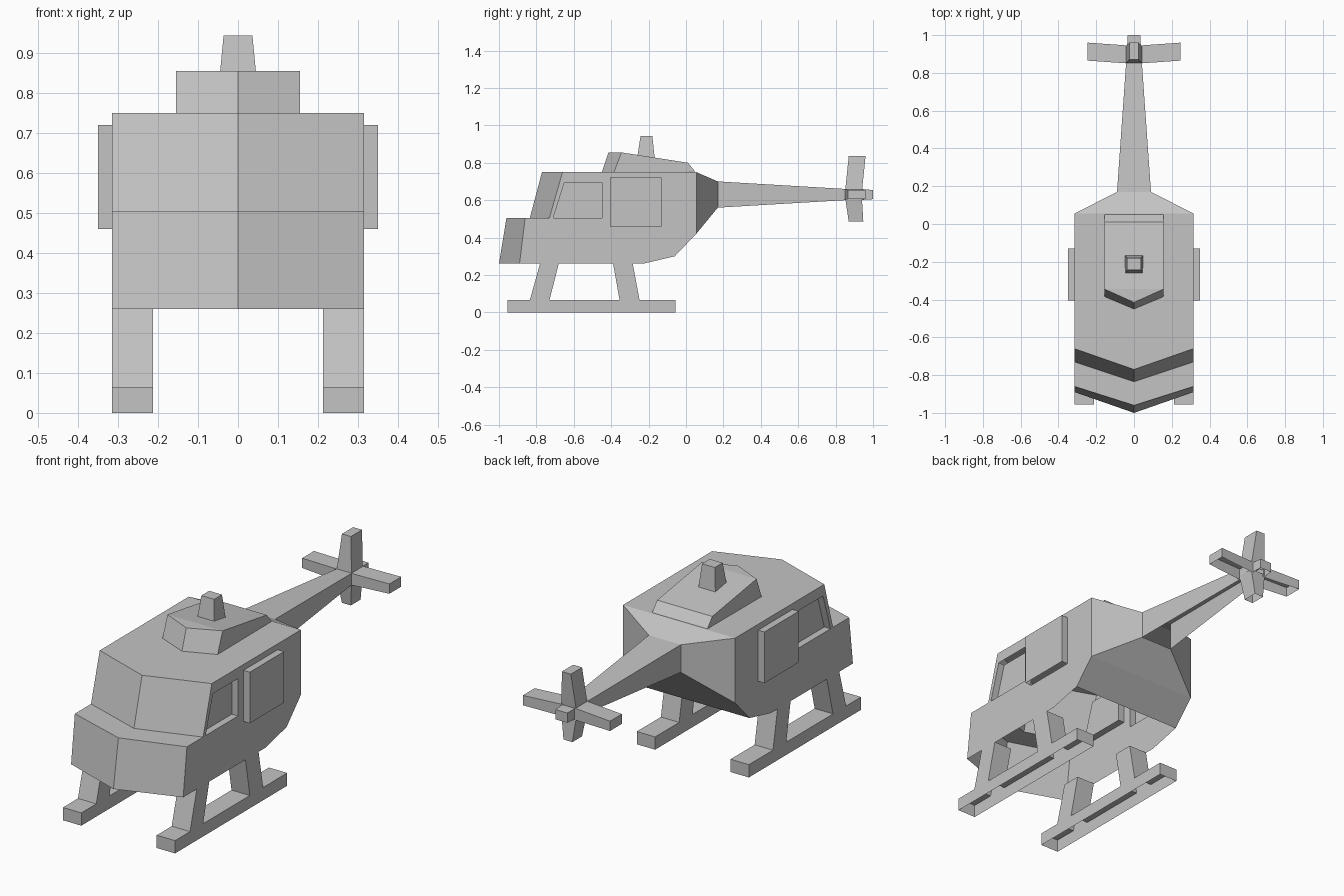
import bpy
import bmesh

cube = bpy.data.objects.get("Cube")
if cube:
    bpy.data.objects.remove(cube, do_unlink=True)

grey = bpy.data.materials.new("plain_grey")
grey.use_nodes = True
colour = (0.55, 0.55, 0.55, 1)
grey.diffuse_color = colour
grey.node_tree.nodes["Principled BSDF"].inputs["Base Color"].default_value = colour


def finish(name, bm):
    """Orient the surface, leave the undersides open and make the object."""
    bmesh.ops.recalc_face_normals(bm, faces=bm.faces[:])
    bm.normal_update()
    under = [f for f in bm.faces if f.normal.z < -0.7]
    bmesh.ops.delete(bm, geom=under, context='FACES')
    mesh = bpy.data.meshes.new(name)
    bm.to_mesh(mesh)
    bm.free()
    mesh.materials.append(grey)
    obj = bpy.data.objects.new(name, mesh)
    bpy.context.collection.objects.link(obj)
    return obj


def loft(bm, rings, cap_start=True):
    """Join rings of vertices with quads, closing the ends."""
    for a, b in zip(rings, rings[1:]):
        for i in range(len(a)):
            j = (i + 1) % len(a)
            bm.faces.new((a[i], a[j], b[j], b[i]))
    if cap_start:
        bm.faces.new(rings[0])
    bm.faces.new(rings[-1])


def side_wall(bm, loop, panels):
    """Fill a side outline, with panels pushed out of or into it."""
    if not panels:
        bm.faces.new(loop)
        return
    x = loop[0].co.x
    sign = 1 if x > 0 else -1
    loops = [loop]
    for outline, depth in panels:
        rim = [bm.verts.new((x, y, z)) for y, z in outline]
        top = [bm.verts.new((x + sign * depth, y, z)) for y, z in outline]
        loft(bm, [rim, top], cap_start=False)
        loops.append(rim)
    edges = []
    for ring in loops:
        for a, b in zip(ring, ring[1:] + ring[:1]):
            edges.append(bm.edges.get((a, b)) or bm.edges.new((a, b)))
    bmesh.ops.triangle_fill(bm, edges=edges, use_beauty=True, normal=(sign, 0, 0))


def shell(bm, profile, x0, x1, nose=(), panels=(), skip=None):
    """Side profile spanned from x0 to x1, with an optional pointed front."""
    a = [bm.verts.new((x0, y, z)) for y, z in profile]
    b = [bm.verts.new((x1, y, z)) for y, z in profile]
    mid = [bm.verts.new(((x0 + x1) / 2, y, p[1])) for y, p in zip(nose, profile)]
    for i in range(len(profile)):
        j = (i + 1) % len(profile)
        if i < len(mid) - 1:
            bm.faces.new((a[i], a[j], mid[j], mid[i]))
            bm.faces.new((mid[i], mid[j], b[j], b[i]))
        elif i != skip:
            bm.faces.new((a[i], a[j], b[j], b[i]))
    if mid:
        bm.faces.new((a[0], mid[0], b[0]))
        k = len(mid) - 1
        bm.faces.new((a[k], mid[k], b[k]))
    side_wall(bm, a, panels)
    side_wall(bm, b, panels)
    return a, b


# Cabin with recessed windows, raised doors and the tapering tail boom
window = [(-0.71, 0.505), (-0.65, 0.695), (-0.45, 0.695), (-0.45, 0.505)]
door = [(-0.405, 0.46), (-0.405, 0.72), (-0.13, 0.72), (-0.13, 0.46)]
cabin = [(-0.89, 0.26), (-0.86, 0.505), (-0.73, 0.505), (-0.66, 0.75),
         (0.055, 0.75), (0.055, 0.42), (-0.06, 0.30), (-0.23, 0.26)]
bm = bmesh.new()
left, right = shell(bm, cabin, -0.315, 0.315, nose=(-1.0, -0.96, -0.835, -0.77),
                    panels=[(window, -0.035), (door, 0.035)], skip=4)
rings = [[left[4], right[4], right[5], left[5]]]
for y, w, top, low in ((0.17, 0.09, 0.70, 0.56), (0.85, 0.042, 0.66, 0.60),
                       (1.0, 0.033, 0.655, 0.605)):
    corners = ((-w, top), (w, top), (w, low), (-w, low))
    rings.append([bm.verts.new((x, y, z)) for x, z in corners])
loft(bm, rings, cap_start=False)
finish("cabin_and_tail_boom", bm)

# Engine housing on the roof
bm = bmesh.new()
shell(bm, [(-0.385, 0.75), (-0.345, 0.855), (0.01, 0.80), (0.05, 0.752)],
      -0.155, 0.155, nose=(-0.45, -0.415))
finish("engine_housing", bm)


def taper(name, axis, start, end):
    """Tapered bar along x or z; each end is (position, y0, y1, side0, side1)."""
    bm = bmesh.new()
    rings = []
    for pos, y0, y1, s0, s1 in (start, end):
        ring = []
        for y, s in ((y0, s0), (y1, s0), (y1, s1), (y0, s1)):
            ring.append(bm.verts.new((pos, y, s) if axis == 'x' else (s, y, pos)))
        rings.append(ring)
    loft(bm, rings)
    return finish(name, bm)


# Rotor mast
taper("rotor_mast", 'z', (0.80, -0.265, -0.165, -0.05, 0.05),
      (0.944, -0.243, -0.18, -0.036, 0.036))

# Tail fins
taper("upper_fin", 'z', (0.64, 0.85, 0.94, -0.043, 0.043),
      (0.835, 0.87, 0.96, -0.025, 0.025))
taper("lower_fin", 'z', (0.62, 0.85, 0.94, -0.043, 0.043),
      (0.485, 0.87, 0.948, -0.025, 0.025))
for name, s in (("left", 1), ("right", -1)):
    taper(name + "_fin", 'x', (s * 0.03, 0.85, 0.945, 0.60, 0.66),
          (s * 0.245, 0.865, 0.96, 0.605, 0.655))

# Landing skids, each in one piece with its two legs
skid = [(-0.955, 0), (-0.955, 0.065), (-0.835, 0.065), (-0.78, 0.262),
        (-0.68, 0.262), (-0.73, 0.065), (-0.355, 0.065), (-0.39, 0.262),
        (-0.285, 0.262), (-0.248, 0.065), (-0.055, 0.065), (-0.055, 0)]
for name, s in (("left", 1), ("right", -1)):
    bm = bmesh.new()
    shell(bm, skid, s * 0.212, s * 0.315)
    finish(name + "_skid", bm)
